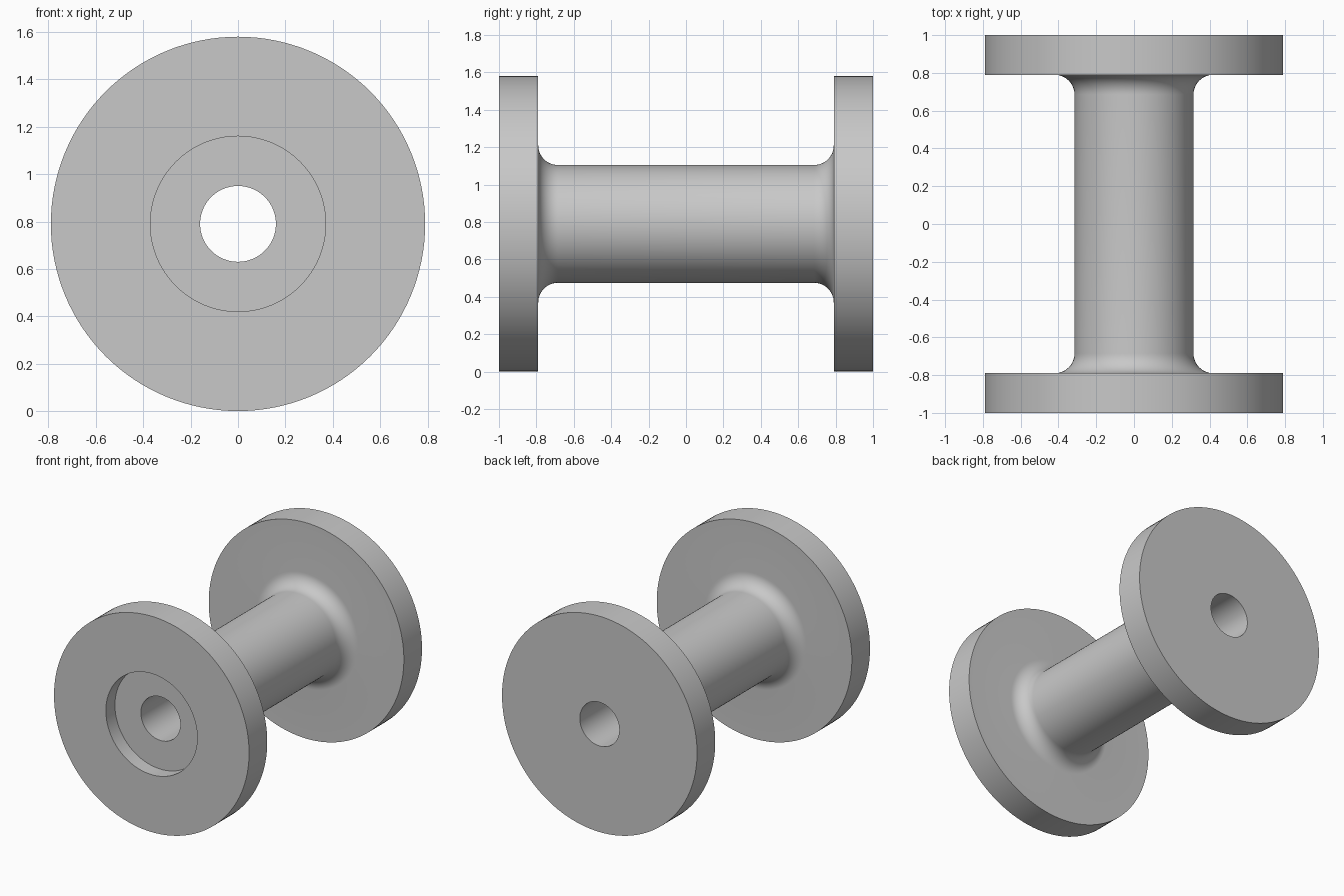
import bpy, bmesh, math
from mathutils import Matrix, Vector

if "Cube" in bpy.data.objects:
    bpy.data.objects.remove(bpy.data.objects["Cube"])

SEGMENTS = 128
R_FLANGE, R_SHAFT, R_BORE, R_RECESS = 0.79, 0.315, 0.16, 0.37
Y_END, Y_FLANGE, RECESS_DEPTH, FILLET = 1.0, 0.79, 0.105, 0.105

grey = bpy.data.materials.new("light grey")
grey.diffuse_color = (0.58, 0.58, 0.58, 1)
grey.use_nodes = True
grey.node_tree.nodes["Principled BSDF"].inputs["Base Color"].default_value = grey.diffuse_color


def fillet(side, steps=12):
    """Concave quarter arc from the flange face down to the shaft, as (radius, y)."""
    points = []
    for i in range(steps + 1):
        a = math.pi / 2 * i / steps
        points.append((R_SHAFT + FILLET * (1 - math.sin(a)),
                       side * (Y_FLANGE - FILLET * (1 - math.cos(a)))))
    return points


# Closed half section of the spool: recessed front flange, shaft, back flange, bore
profile = [(R_BORE, -Y_END + RECESS_DEPTH), (R_RECESS, -Y_END + RECESS_DEPTH),
           (R_RECESS, -Y_END), (R_FLANGE, -Y_END), (R_FLANGE, -Y_FLANGE)]
profile += fillet(-1) + fillet(1)[::-1]
profile += [(R_FLANGE, Y_FLANGE), (R_FLANGE, Y_END), (R_BORE, Y_END)]

# Revolve the section about the y axis
bm = bmesh.new()
rings = []
for k in range(SEGMENTS):
    turn = Matrix.Rotation(2 * math.pi * k / SEGMENTS, 3, 'Y')
    rings.append([bm.verts.new(turn @ Vector((r, y, 0))) for r, y in profile])
n = len(profile)
for k in range(SEGMENTS):
    a, b = rings[k], rings[(k + 1) % SEGMENTS]
    for i in range(n):
        j = (i + 1) % n
        bm.faces.new((a[i], a[j], b[j], b[i]))
bmesh.ops.recalc_face_normals(bm, faces=bm.faces)

mesh = bpy.data.meshes.new("flanged_spool")
bm.to_mesh(mesh)
bm.free()
mesh.materials.append(grey)

spool = bpy.data.objects.new("flanged_spool", mesh)
spool.location.z = R_FLANGE
bpy.context.collection.objects.link(spool)

# Smooth round surfaces, crisp rims
bpy.context.view_layer.objects.active = spool
spool.select_set(True)
bpy.ops.object.shade_smooth_by_angle(angle=math.radians(30))
